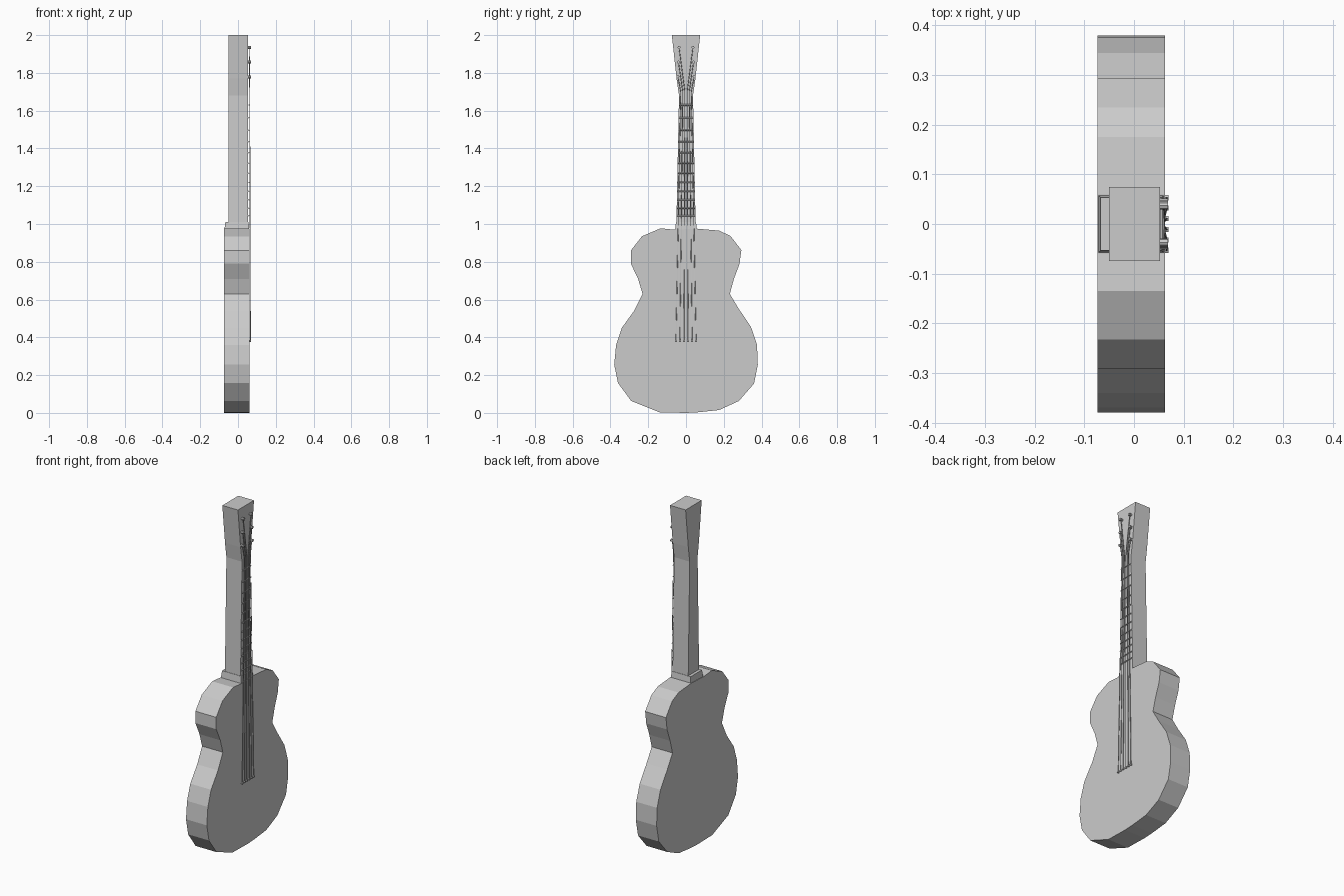
import bpy
import bmesh
from mathutils import Vector

cube = bpy.data.objects.get("Cube")
if cube:
    bpy.data.objects.remove(cube, do_unlink=True)

grey = bpy.data.materials.new("plain grey")
grey.use_nodes = True
grey.diffuse_color = (0.6, 0.6, 0.6, 1)
grey.node_tree.nodes["Principled BSDF"].inputs["Base Color"].default_value = (0.6, 0.6, 0.6, 1)


def finish(name, bm):
    """Turn a bmesh into a named, flat-shaded grey object."""
    bmesh.ops.recalc_face_normals(bm, faces=bm.faces)
    mesh = bpy.data.meshes.new(name)
    bm.to_mesh(mesh)
    bm.free()
    mesh.materials.append(grey)
    obj = bpy.data.objects.new(name, mesh)
    bpy.context.collection.objects.link(obj)
    return obj


def slab(name, outline, back, front):
    """Extrude a (y, z) outline along x."""
    bm = bmesh.new()
    face = bm.faces.new([bm.verts.new((back, y, z)) for y, z in outline])
    out = bmesh.ops.extrude_face_region(bm, geom=[face])
    moved = [v for v in out["geom"] if isinstance(v, bmesh.types.BMVert)]
    bmesh.ops.translate(bm, verts=moved, vec=(front - back, 0, 0))
    return finish(name, bm)


def add_rod(bm, start, end, radius, sides=6):
    """Add a thin cylinder between two points."""
    start, end = Vector(start), Vector(end)
    axis = end - start
    out = bmesh.ops.create_cone(bm, cap_ends=True, segments=sides, radius1=radius,
                                radius2=radius, depth=axis.length)
    turn = axis.to_track_quat("Z", "Y").to_matrix()
    bmesh.ops.rotate(bm, verts=out["verts"], matrix=turn)
    bmesh.ops.translate(bm, verts=out["verts"], vec=(start + end) / 2)


# Body: low-poly waisted outline
body_outline = [
    (-.14, .003), (-.29, .063), (-.36, .158), (-.38, .255), (-.37, .36), (-.34, .45),
    (-.275, .54), (-.23, .63), (-.254, .71), (-.292, .79), (-.292, .86), (-.233, .935),
    (-.135, .977), (-.06, .97), (.06, .975), (.175, .965), (.235, .937), (.293, .862),
    (.283, .788), (.254, .71), (.232, .63), (.28, .55), (.344, .455), (.376, .36),
    (.38, .255), (.36, .155), (.28, .063), (.175, .015), (.06, .003), (0, 0)]
slab("body", body_outline, -.074, .062)

# Neck and flared headstock in one piece
neck_half = [(.052, .95), (.037, 1.68), (.05, 1.77), (.075, 2)]
neck_outline = neck_half + [(-y, z) for y, z in reversed(neck_half)]
slab("neck", neck_outline, -.05, .052)

# Heel: small tapered block where the neck meets the body
bm = bmesh.new()
heel = bmesh.ops.create_cube(bm, size=1)["verts"]
for v in heel:
    top = v.co.z > 0
    v.co.x = (.056 if top else .062) if v.co.x > 0 else (-.067 if top else -.074)
    v.co.y = (.053 if top else .06) * (1 if v.co.y > 0 else -1)
    v.co.z = 1.01 if top else .95
finish("heel", bm)

# Frets: spacing shrinks towards the body
bm = bmesh.new()
z, gap = 1.63, .068
for i in range(12):
    half = .037 + (1.68 - z) * .02
    add_rod(bm, (.057, -half, z), (.057, half, z), .004, 4)
    z -= gap
    gap *= .95
finish("frets", bm)

# Strings, bridge pins and tuning pegs
strings, pins, pegs = bmesh.new(), bmesh.new(), bmesh.new()
for side in (-1, 1):
    for i in range(3):
        low = side * (.011 + .021 * i)
        nut = side * (.006 + .011 * i)
        peg_y, peg_z = side * (.043 - .003 * (2 - i)), 1.935 - .078 * i
        add_rod(strings, (.066, low, .38), (.062, nut, 1.7), .002)
        add_rod(strings, (.062, nut, 1.7), (.06, peg_y, peg_z), .002)
        add_rod(pins, (.058, low, .38), (.07, low, .38), .006)
        add_rod(pegs, (.045, peg_y, peg_z), (.068, peg_y, peg_z), .008, 8)
finish("strings", strings)
finish("bridge_pins", pins)
finish("tuning_pegs", pegs)
